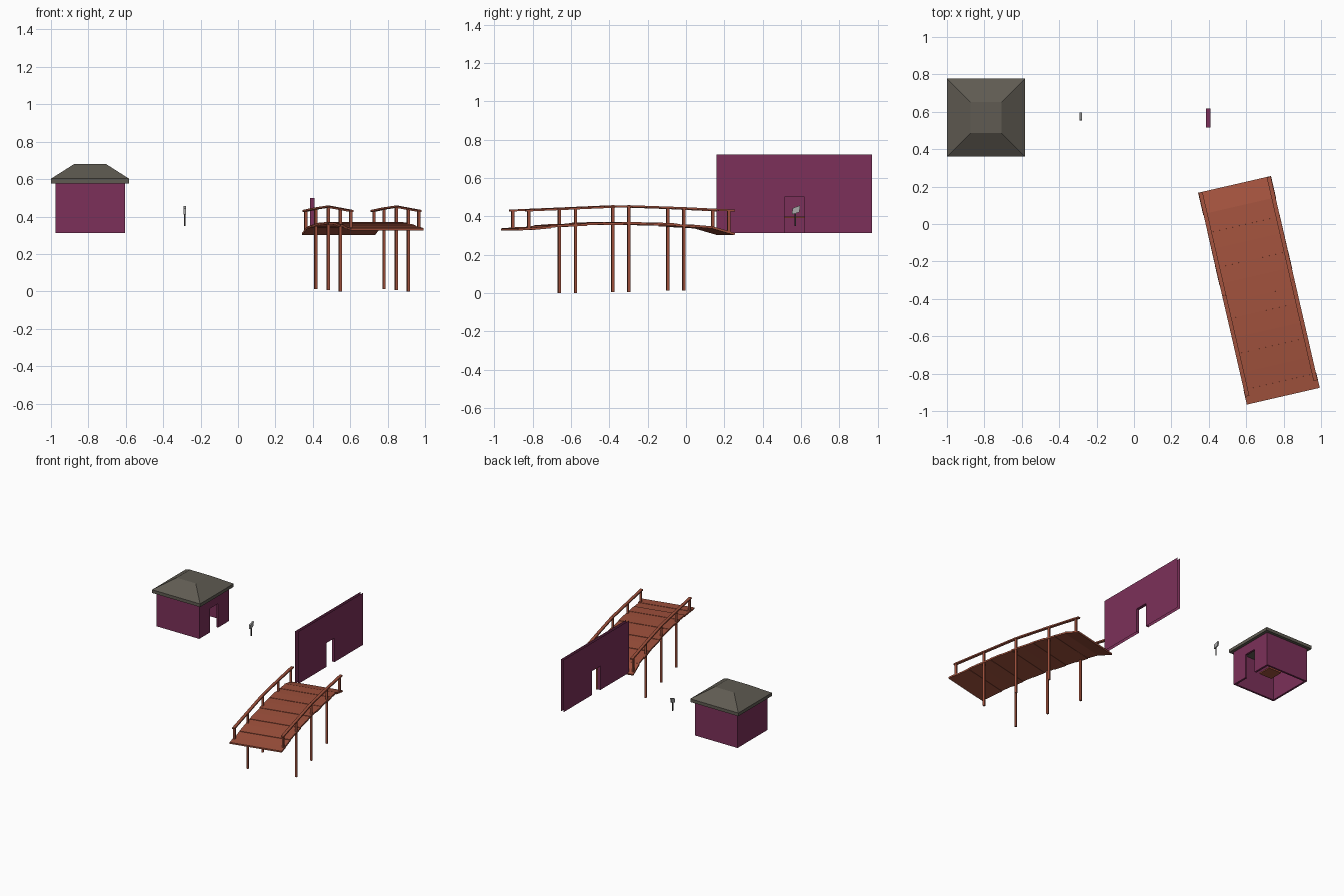
import bpy, bmesh, math, random
from mathutils import Vector

random.seed(4)
cube = bpy.data.objects.get("Cube")
if cube:
    bpy.data.objects.remove(cube, do_unlink=True)


def material(name, rgb):
    m = bpy.data.materials.new(name)
    m.use_nodes = True
    m.diffuse_color = (*rgb, 1)
    m.node_tree.nodes["Principled BSDF"].inputs["Base Color"].default_value = (*rgb, 1)
    return m


WOOD = material("red brown wood", (0.36, 0.085, 0.047))
PLUM = material("plum plaster", (0.2, 0.03, 0.1))
SLATE = material("grey roof", (0.115, 0.105, 0.085))
PALE = material("pale grey sign", (0.4, 0.4, 0.4))
DARK = material("dark grey post", (0.04, 0.035, 0.035))


def finish(name, bm, mat, fix=True):
    if fix:
        bmesh.ops.recalc_face_normals(bm, faces=bm.faces)
    me = bpy.data.meshes.new(name)
    bm.to_mesh(me)
    bm.free()
    me.materials.append(mat)
    ob = bpy.data.objects.new(name, me)
    bpy.context.collection.objects.link(ob)
    return ob


def add_beam(bm, p, q, width, height, side):
    """Box running from p to q, with its width along side."""
    side = side.normalized()
    up = side.cross(q - p).normalized()
    ring = [(-1, -1), (1, -1), (1, 1), (-1, 1)]
    a, b = [[bm.verts.new(c + side * s * width / 2 + up * t * height / 2)
             for s, t in ring] for c in (p, q)]
    bm.faces.new(a[::-1])
    bm.faces.new(b)
    for i in range(4):
        j = (i + 1) % 4
        bm.faces.new((a[i], a[j], b[j], b[i]))


def box(name, lo, hi, mat):
    bm = bmesh.new()
    mid = [(a + b) / 2 for a, b in zip(lo, hi)]
    add_beam(bm, Vector((mid[0], lo[1], mid[2])), Vector((mid[0], hi[1], mid[2])),
             hi[0] - lo[0], hi[2] - lo[2], Vector((1, 0, 0)))
    return finish(name, bm, mat)


def panel(name, outline, x0, x1, mat, rims):
    """Two sheets of the same y-z outline, joined along the listed edges."""
    bm = bmesh.new()
    a, b = [[bm.verts.new((x, y, z)) for y, z in outline] for x in (x0, x1)]
    bm.faces.new(a[::-1])
    bm.faces.new(b)
    n = len(outline)
    for i in rims:
        j = (i + 1) % n
        bm.faces.new((a[i], a[j], b[j], b[i]))
    return finish(name, bm, mat)


def door_outline(y0, y1, top):
    left, right, head, base = 0.515, 0.617, 0.5, 0.312
    return [(y0, base), (left, base), (left, head), (right, head),
            (right, base), (y1, base), (y1, top), (y0, top)]


# Freestanding wall: two open sheets joined only by the doorway lining
panel("gate_wall", door_outline(0.16, 0.97, 0.722), 0.385, 0.408, PLUM, (1, 2, 3))

# House walls, open underneath, with the doorway facing the gate wall
hx, hy, half, thick, base, top = -0.791, 0.569, 0.186, 0.015, 0.312, 0.585
panel("house_door_wall", door_outline(hy - half, hy + half, top),
      hx + half - thick, hx + half, PLUM, range(8))
box("house_rear_wall", (hx - half, hy - half, base),
    (hx - half + thick, hy + half, top), PLUM)
for label, s in (("front", -1), ("back", 1)):
    ys = sorted((hy + s * half, hy + s * (half - thick)))
    box(f"house_{label}_wall", (hx - half + thick, ys[0], base),
        (hx + half - thick, ys[1], top), PLUM)

# Hipped roof with a flat top and a square eave band
bm = bmesh.new()
rings = [[bm.verts.new((hx + sx * r, hy + sy * r, z))
          for sx, sy in ((-1, -1), (1, -1), (1, 1), (-1, 1))]
         for r, z in ((0.209, 0.577), (0.209, 0.602), (0.083, 0.682))]
bm.faces.new(rings[0][::-1])
bm.faces.new(rings[-1])
for lower, upper in zip(rings, rings[1:]):
    for i in range(4):
        j = (i + 1) % 4
        bm.faces.new((lower[i], lower[j], upper[j], upper[i]))
finish("house_roof", bm, SLATE)

# Table top inside the house
box("house_table", (hx - 0.055, hy - 0.055, 0.39), (hx + 0.055, hy + 0.055, 0.4), WOOD)

# Small signpost
box("sign_post", (-0.288, 0.566, 0.35), (-0.282, 0.574, 0.445), DARK)
panel("sign_board", [(0.553, 0.41), (0.592, 0.422), (0.595, 0.457), (0.555, 0.442)],
      -0.291, -0.279, PALE, range(4))

# Bridge frame: u across, v along
ALONG = Vector((-0.224, 0.974, 0)).normalized()
ACROSS = Vector((ALONG.y, -ALONG.x, 0))
CENTRE = Vector((0.668, -0.355, 0))


def at(u, v, z):
    return CENTRE + ACROSS * u + ALONG * v + Vector((0, 0, z))


def deck_height(v):
    if v > 0.46:
        return 0.34 - (v - 0.46) * 0.27
    if v < -0.5:
        return 0.341 + (v + 0.5) * 0.12
    return 0.365 - 0.11 * v * v


# Deck boards following the arch, slightly uneven in width
edges = [-0.58, -0.5] + [-0.5 + 0.096 * i for i in range(1, 11)] + [0.58]
bm = bmesh.new()
for i, (v0, v1) in enumerate(zip(edges, edges[1:])):
    end = i in (0, len(edges) - 2)
    width = 0.4 if end else random.uniform(0.388, 0.4)
    lap = 0 if end else 0.004
    step = 0 if end else 0.003 * (i % 2)
    add_beam(bm, at(0, v0 - lap, deck_height(v0) - step),
             at(0, v1 + lap, deck_height(v1) - step), width, 0.012, ACROSS)
finish("bridge_deck", bm, WOOD)

# Posts and arched handrails on both sides
stations = [(-0.52, 0.431), (-0.27, 0.441), (0.015, 0.453), (0.31, 0.443), (0.55, 0.431)]
for label, s in (("left", 1), ("right", -1)):
    u = s * 0.187
    bm = bmesh.new()
    for i, (v, z) in enumerate(stations):
        foot = 0.006 * (i - 1) if 0 < i < 4 else deck_height(v) - 0.005
        add_beam(bm, at(u, v, foot), at(u, v, z), 0.015, 0.015, ACROSS)
    finish(f"bridge_{label}_posts", bm, WOOD)
    path = [(-0.537, 0.43)] + stations[1:4] + [(0.58, 0.43)]
    bm = bmesh.new()
    for (v0, z0), (v1, z1) in zip(path, path[1:]):
        add_beam(bm, at(u, v0, z0), at(u, v1, z1), 0.022, 0.01, ACROSS)
    finish(f"bridge_{label}_handrail", bm, WOOD)
